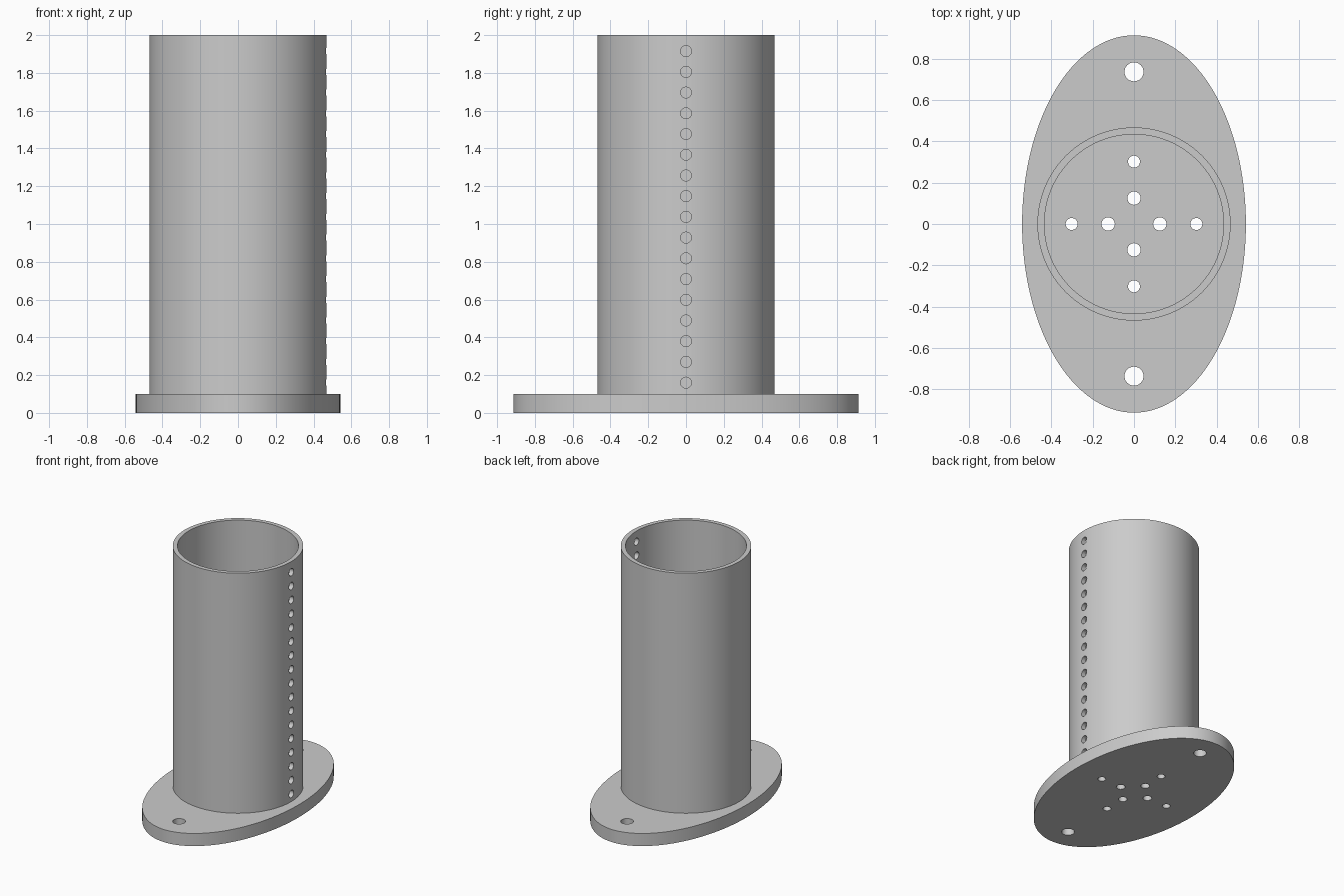
import bpy
import bmesh
import math
from mathutils import Matrix

cube = bpy.data.objects.get("Cube")
if cube:
    bpy.data.objects.remove(cube, do_unlink=True)

PLATE_TOP, HEIGHT = 0.10, 2.0
OUTER, INNER = 0.468, 0.434

grey = bpy.data.materials.new("plain grey")
grey.use_nodes = True
colour = (0.6, 0.6, 0.6, 1)
grey.diffuse_color = colour
grey.node_tree.nodes["Principled BSDF"].inputs["Base Color"].default_value = colour


def add_cylinder(bm, radius, depth, matrix, sides=32):
    bmesh.ops.create_cone(bm, cap_ends=True, segments=sides, radius1=radius,
                          radius2=radius, depth=depth, matrix=matrix)


def make_object(name, bm):
    mesh = bpy.data.meshes.new(name)
    bm.to_mesh(mesh)
    bm.free()
    mesh.materials.append(grey)
    obj = bpy.data.objects.new(name, mesh)
    bpy.context.collection.objects.link(obj)
    return obj


def drill(target, cutter):
    # Apply the holes, then discard the cutter
    mod = target.modifiers.new("holes", 'BOOLEAN')
    mod.operation = 'DIFFERENCE'
    mod.solver = 'EXACT'
    mod.object = cutter
    cutter.hide_render = True
    bpy.ops.object.select_all(action='DESELECT')
    bpy.context.view_layer.objects.active = target
    target.select_set(True)
    bpy.ops.object.modifier_apply(modifier=mod.name)
    bpy.data.objects.remove(cutter, do_unlink=True)
    bpy.ops.object.shade_smooth_by_angle(angle=math.radians(30))


# Elliptical base plate
bm = bmesh.new()
add_cylinder(bm, 1, PLATE_TOP, Matrix.Translation((0, 0, PLATE_TOP / 2))
             @ Matrix.Diagonal((0.542, 0.914, 1, 1)), 128)
base_plate = make_object("base_plate", bm)

# Two mounting holes and a cross of drain holes through the plate
bm = bmesh.new()
holes = [(0, s * 0.737, 0.046) for s in (-1, 1)]
for dist, radius in ((0.125, 0.032), (0.302, 0.029)):
    for s in (-1, 1):
        holes += [(s * dist, 0, radius), (0, s * dist, radius)]
for x, y, radius in holes:
    add_cylinder(bm, radius, 0.5, Matrix.Translation((x, y, 0)))
drill(base_plate, make_object("plate_hole_cutter", bm))

# Open tube, a closed wall section spun around the vertical axis
bm = bmesh.new()
corners = [(INNER, PLATE_TOP), (OUTER, PLATE_TOP), (OUTER, HEIGHT), (INNER, HEIGHT)]
section = [bm.verts.new((r, 0, z)) for r, z in corners]
edges = [bm.edges.new((section[i], section[(i + 1) % 4])) for i in range(4)]
bmesh.ops.spin(bm, geom=section + edges, cent=(0, 0, 0), axis=(0, 0, 1),
               angle=2 * math.pi, steps=96, use_merge=True)
bmesh.ops.remove_doubles(bm, verts=bm.verts, dist=0.0001)
bmesh.ops.recalc_face_normals(bm, faces=bm.faces)
tube = make_object("tube", bm)

# Vertical row of holes through one side of the tube
bm = bmesh.new()
turn = Matrix.Rotation(math.pi / 2, 4, 'Y')
for i in range(17):
    z = 0.16 + i * 0.1097
    add_cylinder(bm, 0.029, 0.2, Matrix.Translation((0.45, 0, z)) @ turn)
drill(tube, make_object("tube_hole_cutter", bm))
